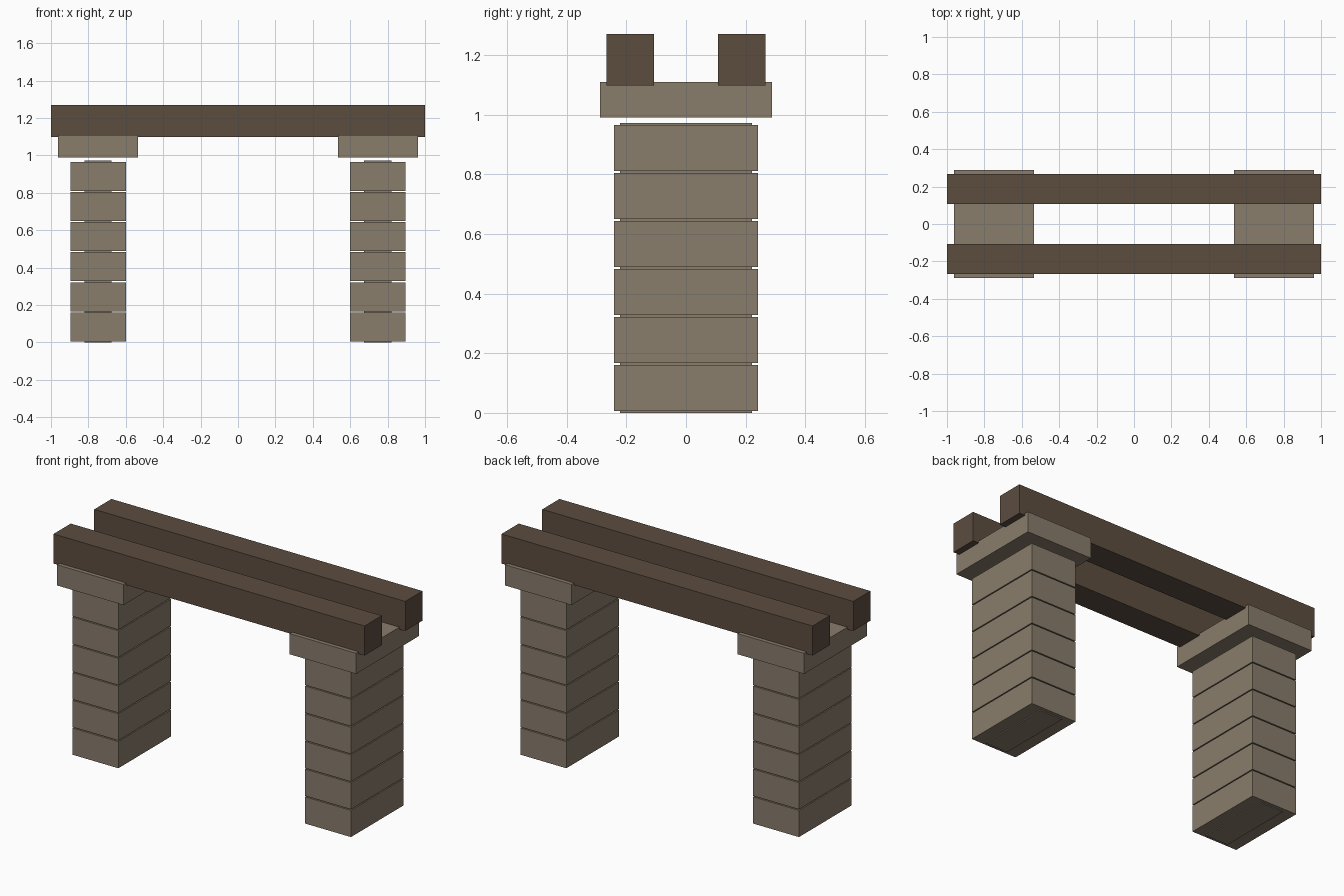
import bpy
from mathutils import Vector

default = bpy.data.objects.get("Cube")
if default:
    bpy.data.objects.remove(default, do_unlink=True)


def make_material(name, color):
    mat = bpy.data.materials.new(name)
    mat.use_nodes = True
    mat.diffuse_color = color
    mat.node_tree.nodes["Principled BSDF"].inputs["Base Color"].default_value = color
    return mat


stone = make_material("pale stone", (0.25, 0.205, 0.15, 1))
wood = make_material("dark wood", (0.107, 0.075, 0.051, 1))


def box(name, low, high, mat):
    """Axis-aligned box between two corners."""
    low, high = Vector(low), Vector(high)
    bpy.ops.mesh.primitive_cube_add(size=1, location=(low + high) / 2)
    obj = bpy.context.object
    obj.name = name
    obj.scale = high - low
    bpy.ops.object.transform_apply(location=False, rotation=False, scale=True)
    obj.data.materials.append(mat)
    return obj


BLOCKS = 6
GAP = 0.006
PITCH = 0.161
PILLAR_X = 0.748

for side, sign in (("left", 1), ("right", -1)):
    x = sign * PILLAR_X

    # Stacked pillar blocks
    for i in range(BLOCKS):
        z = GAP + i * PITCH
        box(f"{side}_pillar_block", (x - 0.148, -0.242, z),
            (x + 0.148, 0.242, z + PITCH - GAP), stone)

    # Thin raised panels filling the joints, plus one at each end
    for i in range(BLOCKS + 1):
        z = i * PITCH
        box(f"{side}_joint_panel", (x - 0.073, -0.222, z),
            (x + 0.073, 0.222, z + GAP), stone)

    # Wide cap floating just above the pillar
    box(f"{side}_cap", (x - 0.214, -0.289, 0.99),
        (x + 0.214, 0.289, 1.11), stone)

# Pair of long beams sunk slightly into the caps
for name, sign in (("front_beam", -1), ("back_beam", 1)):
    y = sign * 0.187
    box(name, (-1, y - 0.079, 1.098), (1, y + 0.079, 1.27), wood)
